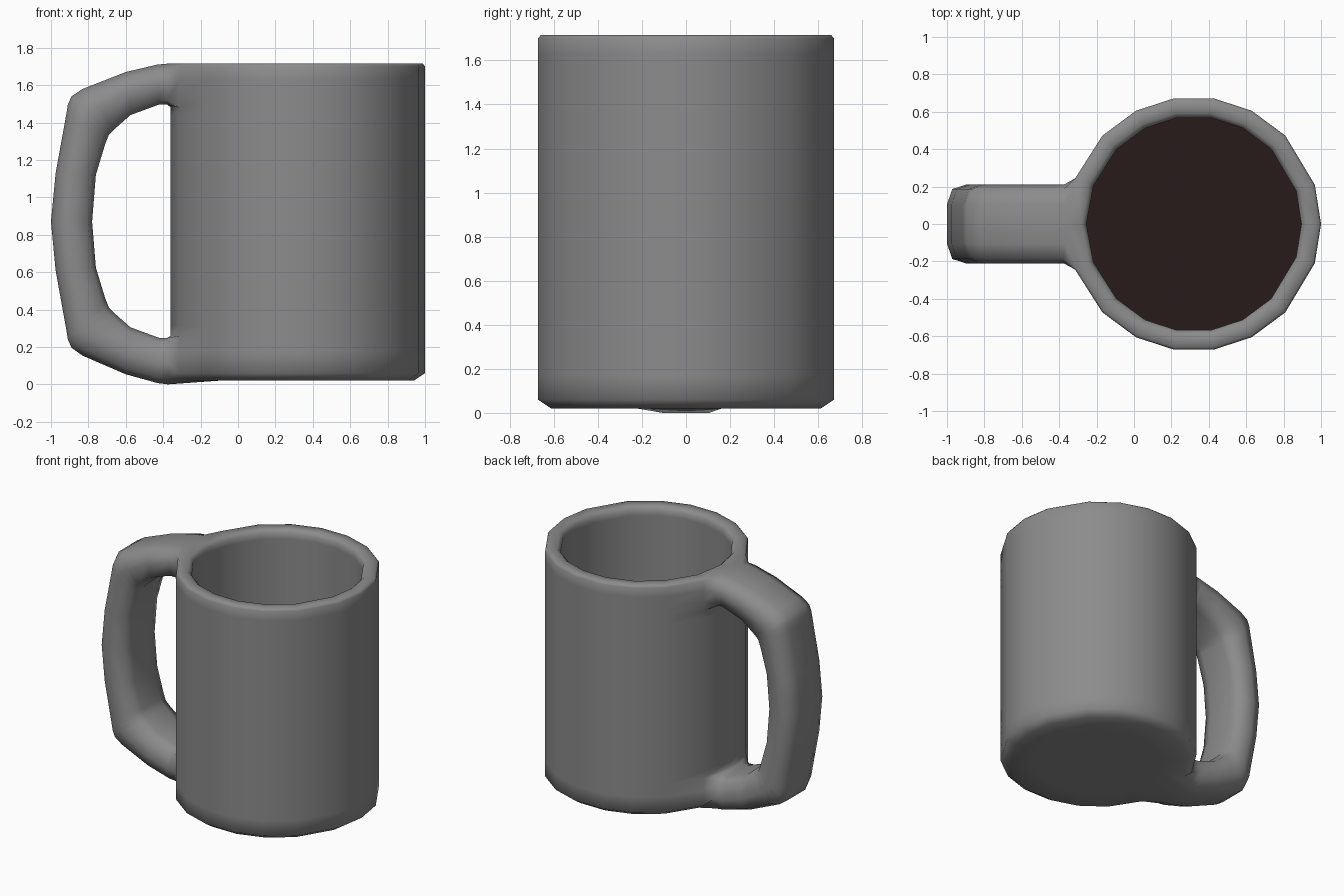
import bpy
import bmesh
from math import cos, sin, radians

CENTRE_X = 0.32
# Corner angles of the slightly uneven cup outline, mirrored front to back
HALF_TURN = [18, 44, 63, 81, 99, 117, 136, 159]
ANGLES = [radians(a) for a in
          [0] + HALF_TURN + [180] + [360 - a for a in reversed(HALF_TURN)]]
LEFT, MID, RIGHT = 8, 9, 10  # outline corners where the handle grows

if "Cube" in bpy.data.objects:
    bpy.data.objects.remove(bpy.data.objects["Cube"], do_unlink=True)


def material(name, colour):
    mat = bpy.data.materials.new(name)
    mat.use_nodes = True
    mat.diffuse_color = (*colour, 1)
    shader = next(n for n in mat.node_tree.nodes if n.type == "BSDF_PRINCIPLED")
    shader.inputs["Base Color"].default_value = (*colour, 1)
    return mat


def ring(bm, radius, z):
    return [bm.verts.new((CENTRE_X + radius * cos(a), radius * sin(a), z))
            for a in ANGLES]


def skin(bm, loops, skip=()):
    """Join neighbouring closed loops with quads, leaving out skipped cells."""
    for k, (a, b) in enumerate(zip(loops, loops[1:])):
        for i in range(len(a)):
            j = (i + 1) % len(a)
            if (k, i) not in skip:
                bm.faces.new((a[i], a[j], b[j], b[i]))


def finish(bm, name, mat):
    mesh = bpy.data.meshes.new(name)
    bm.to_mesh(mesh)
    bm.free()
    mesh.materials.append(mat)
    obj = bpy.data.objects.new(name, mesh)
    bpy.context.collection.objects.link(obj)
    bpy.ops.object.select_all(action="DESELECT")
    obj.select_set(True)
    bpy.context.view_layer.objects.active = obj
    bpy.ops.object.shade_smooth_by_angle(angle=radians(80))


grey = material("grey ceramic", (0.26, 0.26, 0.26))
brown = material("dark coffee", (0.0205, 0.0105, 0.0105))

# Cup: outside from the base up, over the rim, down to the inner floor,
# with a hole at the foot and at the top of the wall for the handle
bm = bmesh.new()
profile = [(0.45, 0.02), (0.62, 0.02), (0.68, 0.06), (0.68, 0.17), (0.68, 0.26),
           (0.68, 0.31), (0.68, 1.43),
           (0.68, 1.48), (0.68, 1.55), (0.68, 1.63), (0.68, 1.70), (0.668, 1.715),
           (0.60, 1.715), (0.575, 1.69), (0.575, 1.65), (0.575, 0.11)]
cup = [ring(bm, r, z) for r, z in profile]
FOOT_ROWS, TOP_ROWS = range(0, 5), range(11, 6, -1)
holes = {(band, column) for band in (0, 1, 2, 3, 7, 8, 9, 10)
         for column in (LEFT, MID)}
skin(bm, cup, holes)
bm.faces.new(cup[0])
bm.faces.new(cup[-1])


def hole_loop(rows):
    """Corners around a hole, from the handle's outer to its inner side."""
    first, *sides, last = [cup[r] for r in rows]
    return ([first[LEFT], first[MID], first[RIGHT]]
            + [r[RIGHT] for r in sides]
            + [last[RIGHT], last[MID], last[LEFT]]
            + [r[LEFT] for r in reversed(sides)])


# Handle: upper half stations as outer x, z, inner x, z
upper = [(-0.375, 1.715, -0.378, 1.497),
         (-0.43, 1.71, -0.42, 1.497),
         (-0.60, 1.67, -0.575, 1.44),
         (-0.83, 1.58, -0.66, 1.365),
         (-0.89, 1.54, -0.69, 1.335),
         (-0.91, 1.495, -0.70, 1.31),
         (-0.917, 1.45, -0.71, 1.285),
         (-0.975, 1.13, -0.76, 1.12)]
middle = (-1.0, 0.87, -0.78, 0.87)
lower = [(ox, 1.715 - 0.04 * (ox + 0.375) - oz, ix, 1.745 - iz)
         for ox, oz, ix, iz in reversed(upper)]

# Rounded cross-section: depth from outer to inner, share of half width
half = [(0.13, 0.89), (0.45, 1), (0.9, 0.87)]
section = ([(0, 0.5), (0, 0), (0, -0.5)] + [(t, -s) for t, s in half]
           + [(1, -0.5), (1, 0), (1, 0.5)] + half[::-1])
HALF_WIDTH = 0.21


def handle_ring(ox, oz, ix, iz):
    return [bm.verts.new((ox + (ix - ox) * t, HALF_WIDTH * s, oz + (iz - oz) * t))
            for t, s in section]


skin(bm, [hole_loop(TOP_ROWS)]
     + [handle_ring(*s) for s in upper + [middle] + lower]
     + [hole_loop(FOOT_ROWS)])
bmesh.ops.delete(bm, geom=[v for v in bm.verts if not v.link_faces], context="VERTS")
bmesh.ops.recalc_face_normals(bm, faces=bm.faces[:])
finish(bm, "cup_with_handle", grey)

# Shallow coffee at the bottom of the cup
bm = bmesh.new()
bm.faces.new(ring(bm, 0.575, 0.12))
finish(bm, "coffee", brown)
